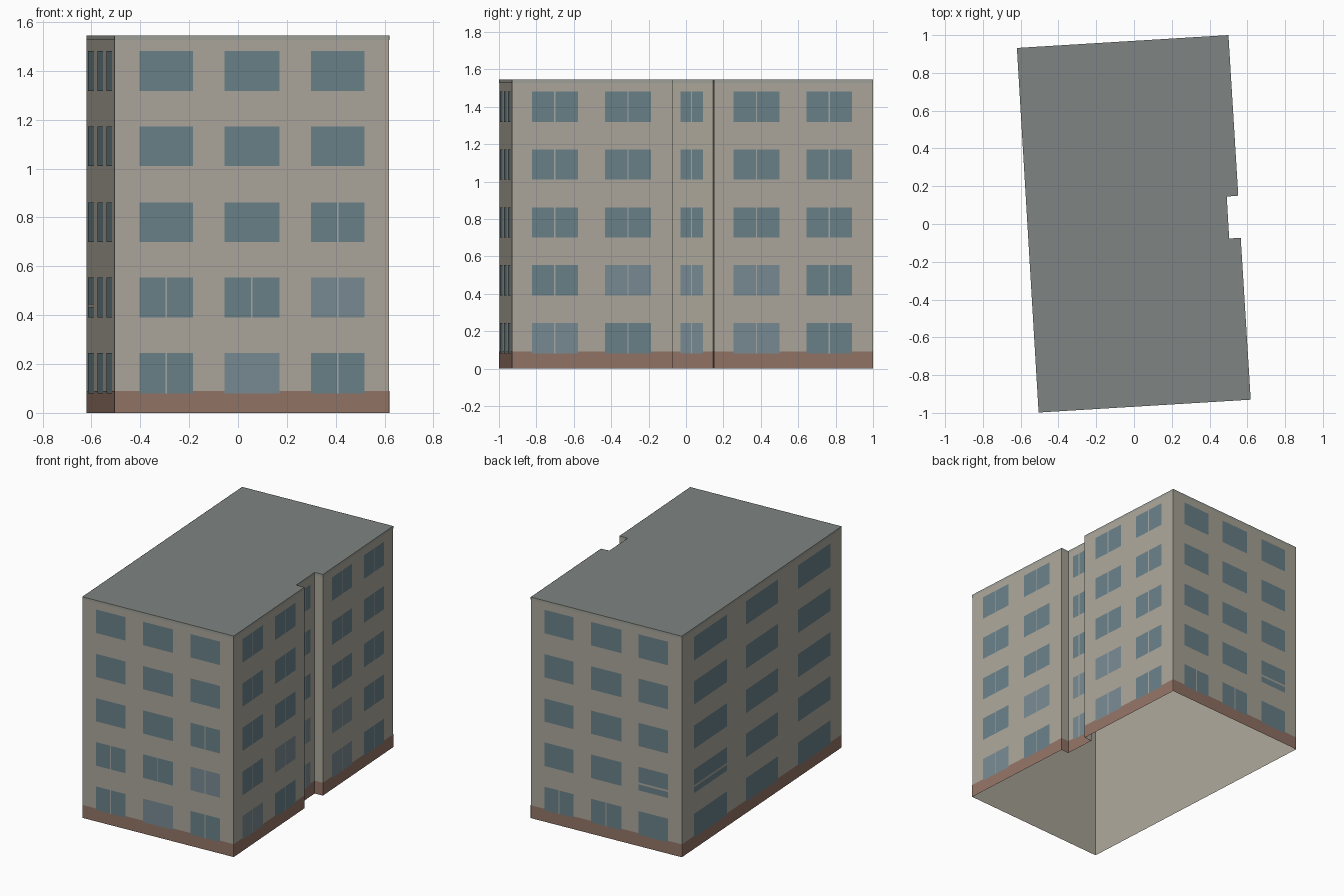
import bpy
from mathutils import Vector

if "Cube" in bpy.data.objects:
    bpy.data.objects.remove(bpy.data.objects["Cube"])

# Footprint, counter-clockwise from front-left corner
FOOT = [(-0.505, -0.998), (0.618, -0.93), (0.565, -0.073), (0.504, -0.077),
        (0.491, 0.145), (0.552, 0.15), (0.50, 1.0), (-0.62, 0.932)]
HEIGHT = 1.545
N = len(FOOT)
ROWS = [(0.08, 0.245), (0.39, 0.555), (0.70, 0.862), (1.01, 1.172), (1.318, 1.482)]
THREE = [(0.09, 0.285), (0.40, 0.60), (0.715, 0.91)]
TWO = [(0.123, 0.41), (0.58, 0.868)]
BAYS = {0: THREE, 1: TWO, 3: [(0.21, 0.755)], 5: TWO, 6: THREE,
        7: [(0.075, 0.28), (0.40, 0.60), (0.725, 0.93)]}


def material(name, rgb):
    m = bpy.data.materials.new(name)
    lin = [(c / 255 / 12.92 if c < 11 else ((c / 255 + 0.055) / 1.055) ** 2.4) for c in rgb]
    m.diffuse_color = (*lin, 1)
    m.use_nodes = True
    m.node_tree.nodes["Principled BSDF"].inputs["Base Color"].default_value = m.diffuse_color
    return m


def make(name, verts, faces, mat):
    me = bpy.data.meshes.new(name)
    me.from_pydata(verts, [], faces)
    me.materials.append(mat)
    ob = bpy.data.objects.new(name, me)
    bpy.context.collection.objects.link(ob)
    return ob


def panel(wall, f0, f1, z0, z1, off):
    """Four corners of a rectangle lying on one wall, pushed outward by off."""
    p, q = Vector(FOOT[wall]), Vector(FOOT[(wall + 1) % N])
    d = (q - p).normalized()
    n = Vector((d.y, -d.x)) * off
    a, b = p.lerp(q, f0) + n, p.lerp(q, f1) + n
    return [(a.x, a.y, z0), (b.x, b.y, z0), (b.x, b.y, z1), (a.x, a.y, z1)]


def panels(name, items, mat):
    verts = [v for it in items for v in panel(*it)]
    return make(name, verts, [tuple(range(i, i + 4)) for i in range(0, len(verts), 4)], mat)


wall_mat = material("wall_plaster", (172, 167, 155))
brick = material("plinth_brick", (147, 116, 102))
glass = material("window_glass", (106, 129, 137))
pale_glass = material("pale_window_glass", (120, 139, 146))
roof_mat = material("roof_grey", (126, 133, 130))

# Outer walls, open underneath
panels("walls", [(w, 0, 1, 0, HEIGHT, 0) for w in range(N)], wall_mat)

# Flat roof
make("roof", [(x, y, HEIGHT) for x, y in FOOT], [tuple(range(N))], roof_mat)

# Roof edge band and brick plinth
panels("roof_edge", [(w, 0, 1, HEIGHT - 0.018, HEIGHT, 0.001) for w in range(N)],
       material("edge_grey", (160, 160, 153)))
panels("plinth", [(w, 0, 1, 0, 0.09, 0.001) for w in range(N)], brick)


# Windows with optional central mullions
def has_mullion(w, row, col):
    if w in (1, 3, 5):
        return True
    if w == 0:
        return (row == 0 and col != 1) or row == 1 or (row, col) == (2, 2)
    return w == 6 and row == 0 and col < 2


PALE = {(0, 0, 1), (0, 1, 2), (1, 0, 0), (1, 1, 1), (3, 0, 0), (3, 1, 0), (5, 0, 0), (5, 1, 0)}
dark, pale, mullions, bars = [], [], [], []
for w, bays in BAYS.items():
    for row, (z0, z1) in enumerate(ROWS):
        for col, (f0, f1) in enumerate(bays):
            (pale if (w, row, col) in PALE else dark).append((w, f0, f1, z0, z1, 0.002))
            if has_mullion(w, row, col):
                length = (Vector(FOOT[(w + 1) % N]) - Vector(FOOT[w])).length
                mid, h = (f0 + f1) / 2, 0.003 / length
                mullions.append((w, mid - h, mid + h, z0, z1, 0.003))
# Horizontal transoms on the two windows beside the back-left corner
for w, (f0, f1) in ((6, THREE[2]), (7, BAYS[7][0])):
    bars.append((w, f0, f1, 0.432, 0.446, 0.003))

panels("windows", dark, glass)
panels("pale_windows", pale, pale_glass)
panels("window_mullions", mullions, material("mullion_pale", (165, 168, 165)))
panels("window_transoms", bars, wall_mat)
